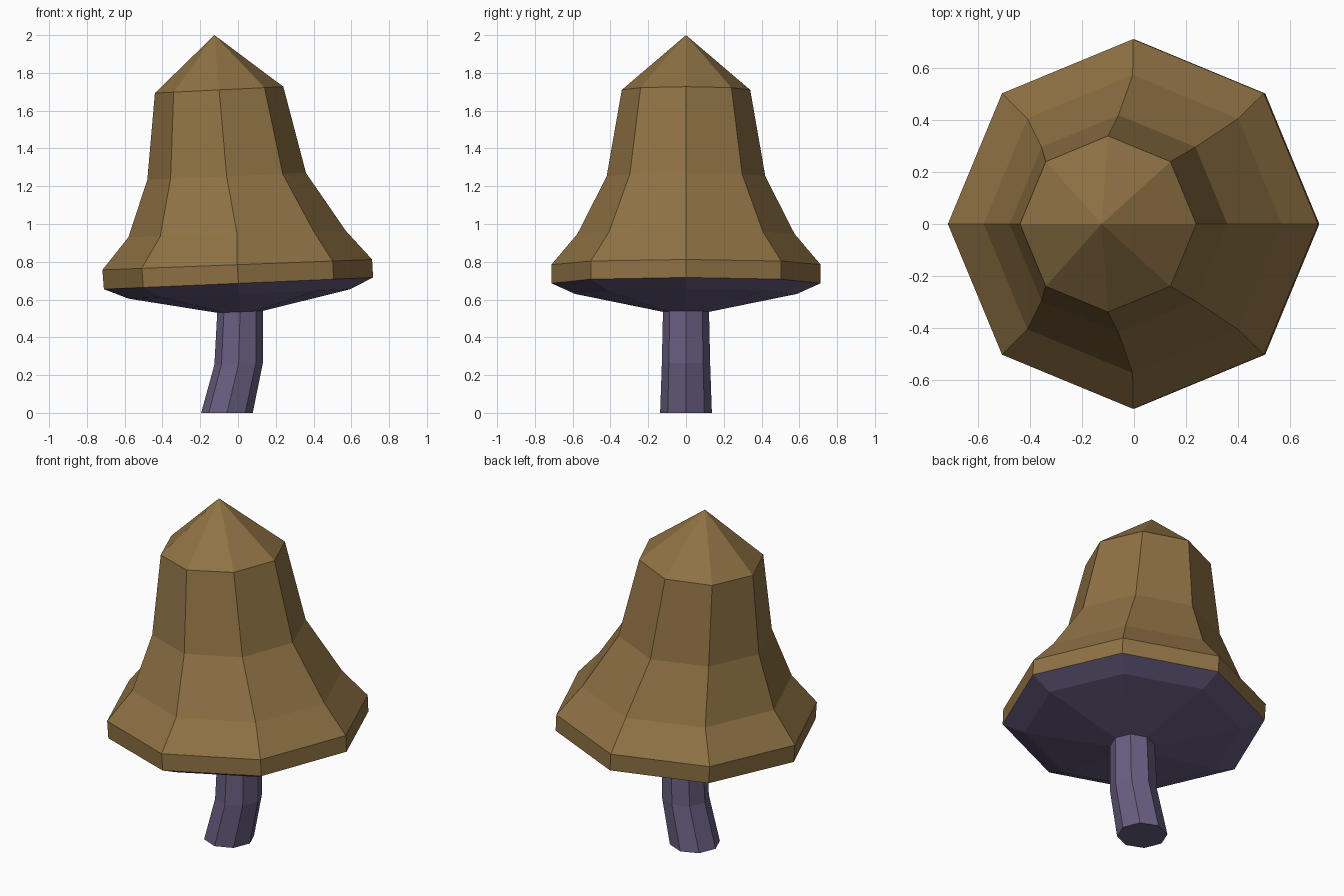
import bpy, bmesh, math

if "Cube" in bpy.data.objects:
    bpy.data.objects.remove(bpy.data.objects["Cube"])

SIDES = 8

def material(name, rgb):
    m = bpy.data.materials.new(name)
    m.diffuse_color = (*rgb, 1)
    m.use_nodes = True
    m.node_tree.nodes["Principled BSDF"].inputs["Base Color"].default_value = m.diffuse_color
    return m

def loft(name, rings, mat, apex=None, close_bottom=False):
    """Skin octagonal rings (x left, z left, x right, z right, depth radius), top to bottom."""
    bm = bmesh.new()
    loops = []
    for xl, zl, xr, zr, ry in rings:
        loop = []
        for i in range(SIDES):
            a = math.tau * i / SIDES
            t = (math.cos(a) + 1) / 2
            loop.append(bm.verts.new((xl + (xr - xl) * t, ry * math.sin(a), zl + (zr - zl) * t)))
        loops.append(loop)
    for up, low in zip(loops, loops[1:]):
        for i in range(SIDES):
            j = (i + 1) % SIDES
            bm.faces.new((low[i], low[j], up[j], up[i]))
    if apex:
        tip = bm.verts.new(apex)
        for i in range(SIDES):
            bm.faces.new((loops[0][i], loops[0][(i + 1) % SIDES], tip))
    if close_bottom:
        bm.faces.new(loops[-1][::-1])
    me = bpy.data.meshes.new(name)
    bm.to_mesh(me)
    bm.free()
    me.materials.append(mat)
    ob = bpy.data.objects.new(name, me)
    bpy.context.collection.objects.link(ob)
    return ob

brown = material("cap brown", (0.275, 0.168, 0.058))
purple = material("stem purple", (0.141, 0.114, 0.222))

rim = (-0.71, 0.655, 0.715, 0.717, 0.712)
neck = (-0.11, 0.53, 0.132, 0.54, 0.122)

# bell-shaped leaning cap
loft("cap", [
    (-0.44, 1.693, 0.24, 1.727, 0.34),
    (-0.48, 1.235, 0.36, 1.27, 0.42),
    (-0.58, 0.93, 0.57, 0.965, 0.575),
    (-0.718, 0.757, 0.71, 0.812, 0.713),
    rim], brown, apex=(-0.125, 0, 2.0))

# shallow underside of the cap
loft("cap_underside", [rim, (-0.58, 0.605, 0.595, 0.655, 0.588), neck], purple)

# bent stem
loft("stem", [neck, (-0.125, 0.255, 0.132, 0.265, 0.128),
              (-0.195, 0, 0.078, 0, 0.137)], purple, close_bottom=True)
